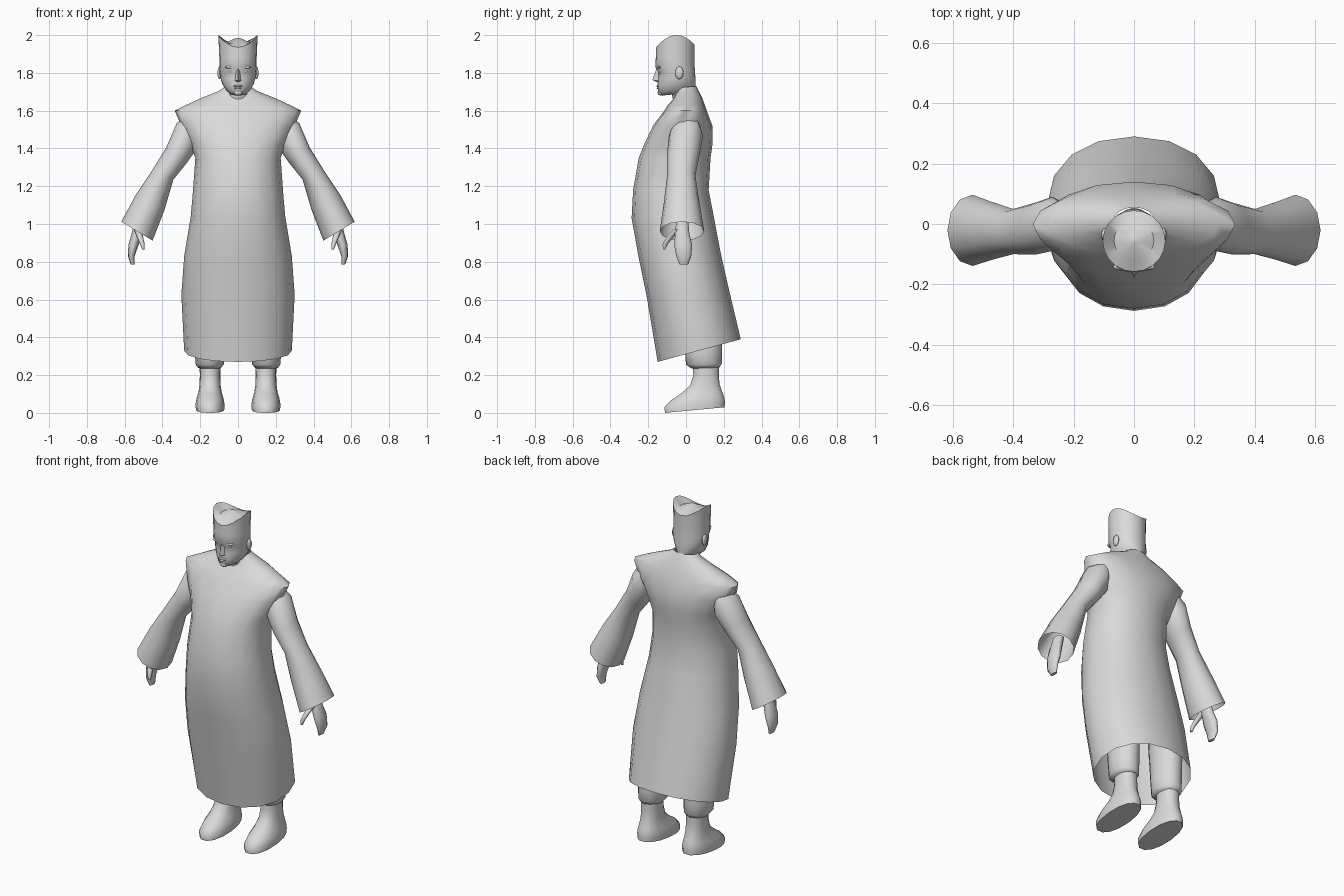
import bpy, bmesh, math
from mathutils import Vector

grey = bpy.data.materials.new("plain grey")
grey.diffuse_color = (0.7, 0.7, 0.7, 1)


def finish(name, bm, angle=60):
    bmesh.ops.recalc_face_normals(bm, faces=bm.faces[:])
    me = bpy.data.meshes.new(name)
    bm.to_mesh(me)
    bm.free()
    me.materials.append(grey)
    ob = bpy.data.objects.new(name, me)
    bpy.context.collection.objects.link(ob)
    bpy.ops.object.select_all(action='DESELECT')
    ob.select_set(True)
    bpy.context.view_layer.objects.active = ob
    bpy.ops.object.shade_smooth_by_angle(angle=math.radians(angle))
    return ob


def skin(name, rings, cap_start=False, cap_end=False, angle=60):
    """Bridge closed rings of points into one surface."""
    bm = bmesh.new()
    loops = [[bm.verts.new(p) for p in r] for r in rings]
    n = len(loops[0])
    for a, b in zip(loops, loops[1:]):
        for i in range(n):
            j = (i + 1) % n
            bm.faces.new((a[i], a[j], b[j], b[i]))
    if cap_start:
        bm.faces.new(loops[0])
    if cap_end:
        bm.faces.new(loops[-1])
    return finish(name, bm, angle)


def oval(center, u, v, n, power=2.0):
    """Superellipse ring around a centre, spanned by two half axes."""
    c, u, v = Vector(center), Vector(u), Vector(v)
    pts = []
    for i in range(n):
        a = 2 * math.pi * i / n
        ca, sa = math.cos(a), math.sin(a)
        pts.append(c + u * math.copysign(abs(ca) ** (2 / power), ca)
                   + v * math.copysign(abs(sa) ** (2 / power), sa))
    return pts


def level(x, zf, zb, yf, yb, hx, n, power=2.0):
    """Ring given by front and back points and a half width."""
    return oval((x, (yf + yb) / 2, (zf + zb) / 2), (hx, 0, 0),
                (0, (yb - yf) / 2, (zb - zf) / 2), n, power)


def blob(name, loc, size, seg=10):
    bm = bmesh.new()
    bmesh.ops.create_uvsphere(bm, u_segments=seg, v_segments=6, radius=1)
    for v in bm.verts:
        v.co = Vector(loc) + Vector([a * b for a, b in zip(v.co, size)])
    return finish(name, bm)


# Long robe with tilted hem, wide shoulder caps and narrow collar
robe = [(.27, .39, -.15, .29, .285), (.6, .65, -.205, .228, .30),
        (.82, .84, -.25, .185, .285), (1.03, 1.05, -.288, .145, .25),
        (1.18, 1.18, -.28, .12, .238), (1.35, 1.35, -.25, .13, .226),
        (1.42, 1.42, -.222, .14, .25), (1.52, 1.52, -.175, .14, .30),
        (1.60, 1.60, -.115, .11, .335), (1.625, 1.63, -.10, .10, .28),
        (1.66, 1.67, -.07, .085, .2), (1.70, 1.71, -.05, .065, .10),
        (1.72, 1.73, -.05, .055, .07)]
skin("robe", [level(0, *r, 16, 2.15) for r in robe])

# Neck, jaw and skull, ending in a rim that peaks at both sides
skull = [(1.62, 1.66, -.06, .05, .06), (1.685, 1.70, -.075, .053, .062),
         (1.68, 1.71, -.125, .052, .045), (1.695, 1.73, -.147, .051, .066),
         (1.73, 1.75, -.15, .05, .083), (1.77, 1.77, -.149, .05, .092),
         (1.805, 1.80, -.146, .048, .096), (1.83, 1.83, -.162, .046, .099),
         (1.88, 1.88, -.16, .045, .099)]
head = [level(0, *r, 20) for r in skull]
rim = level(0, 1.935, 1.95, -.158, .045, .104, 20)
inner = level(0, 1.955, 1.965, -.12, .01, .066, 20)
for p in rim:
    p.z += .058 * (abs(p.x) / .104) ** 2
tip = level(0, 1.985, 1.985, -.065, -.045, .01, 20)
skin("head", head + [rim, inner, tip], cap_end=True, angle=45)

# Nose wedge
bm = bmesh.new()
top, end, base = [bm.verts.new(p) for p in
                  ((0, -.156, 1.825), (0, -.178, 1.762), (0, -.145, 1.748))]
for s in (-1, 1):
    wing = bm.verts.new((s * .019, -.142, 1.757))
    bridge = bm.verts.new((s * .011, -.14, 1.825))
    bm.faces.new((top, end, wing, bridge))
    bm.faces.new((end, base, wing))
finish("nose", bm)

# Lips and chin
blob("upper_lip", (0, -.147, 1.731), (.026, .009, .006))
blob("lower_lip", (0, -.146, 1.719), (.021, .009, .006))
blob("chin", (0, -.134, 1.695), (.026, .017, .015))

for s, side in ((-1, "left"), (1, "right")):
    # Eye, brow and ear
    blob(side + "_eye", (s * .036, -.131, 1.807), (.016, .010, .007))
    blob(side + "_brow", (s * .04, -.141, 1.83), (.03, .013, .008))
    blob(side + "_ear", (s * .098, -.035, 1.80), (.011, .022, .034))

    # Flared sleeve, open at the cuff: x, y, z, half axis x and z, half depth
    sleeve = [(.24, .01, 1.53, .03, .04, .06), (.272, .0, 1.465, .052, .07, .09),
              (.325, -.015, 1.365, .055, .04, .086),
              (.40, -.025, 1.257, .058, .022, .075),
              (.465, -.023, 1.115, .076, .04, .094),
              (.535, -.021, .962, .083, .05, .118)]
    skin(side + "_sleeve",
         [oval((s * x, y, z), (s * a, 0, b), (0, h, 0), 12)
          for x, y, z, a, b, h in sleeve])

    # Mitten hand and thumb: x, y, z, half width, half depth
    palm = [(.515, -.02, 1.03, .028, .032), (.535, -.02, .95, .028, .040),
            (.553, -.015, .89, .027, .050), (.565, -.012, .83, .018, .042),
            (.557, -.012, .785, .010, .024)]
    thumb = [(.53, -.045, .97, .020, .024), (.518, -.085, .93, .016, .020),
             (.506, -.11, .893, .012, .014), (.502, -.116, .865, .006, .007)]
    for part, rows in (("hand", palm), ("thumb", thumb)):
        skin(side + "_" + part,
             [oval((s * x, y, z), (a, 0, 0), (0, b, 0), 10)
              for x, y, z, a, b in rows], True, True)

    # Trouser leg gathered above the boot
    leg = [(.6, .6, -.03, .2, .08), (.32, .32, -.005, .19, .078),
           (.255, .26, .0, .19, .075), (.235, .24, .03, .176, .06)]
    skin(side + "_trouser", [level(s * .15, *r, 12) for r in leg], True, True)

    # Boot with a raised heel
    boot = [(.26, .26, .035, .175, .056), (.2, .2, .037, .175, .054),
            (.145, .15, .02, .18, .056), (.105, .11, -.025, .195, .062),
            (.065, .085, -.085, .205, .072), (.03, .06, -.118, .21, .077),
            (.0, .03, -.115, .208, .075)]
    skin(side + "_boot", [level(s * .148, *r, 14, 2.2) for r in boot], True, True)
